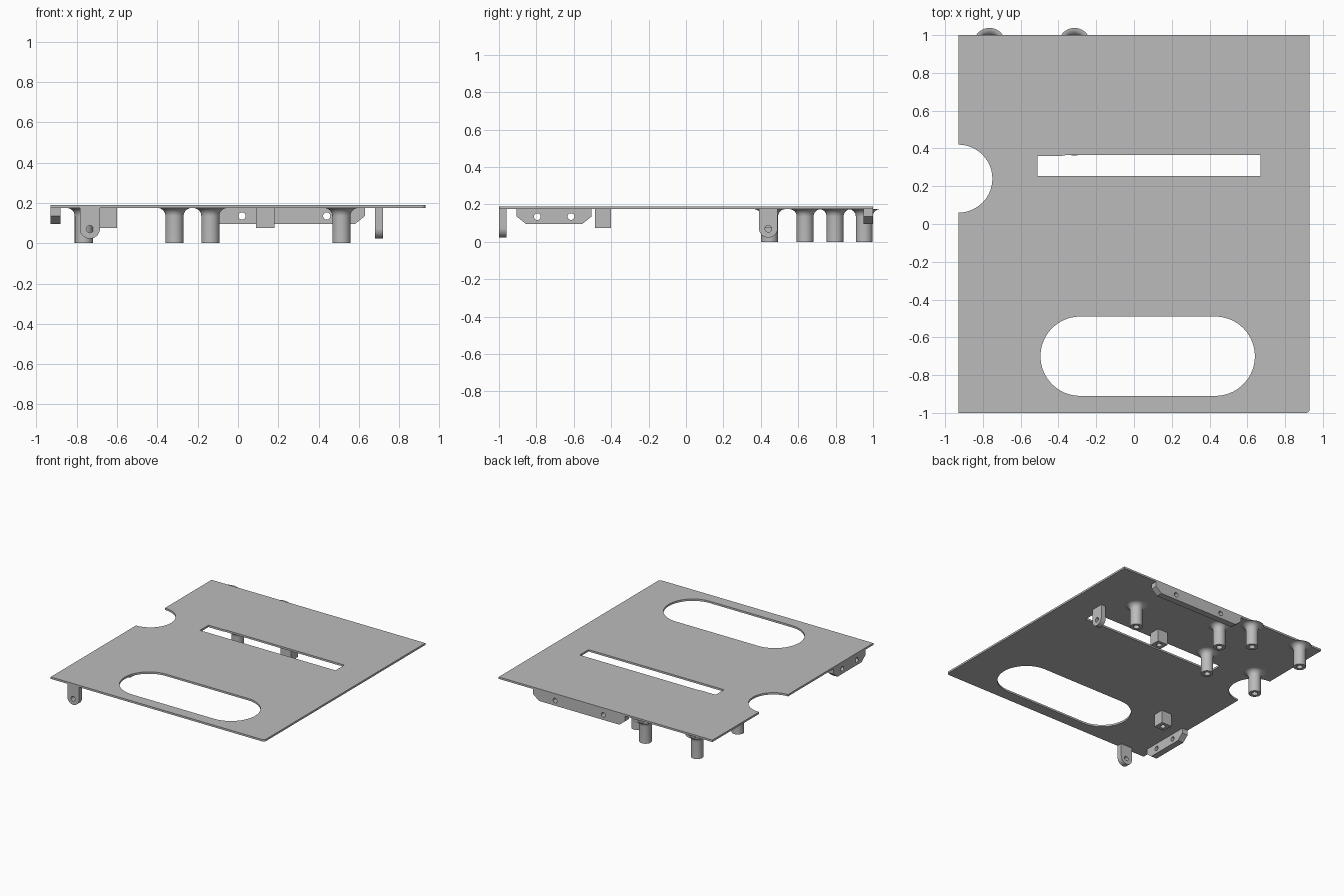
import bpy, bmesh, math
from mathutils import Matrix, Vector

cube = bpy.data.objects.get("Cube")
if cube:
    bpy.data.objects.remove(cube)

grey = bpy.data.materials.new("plain grey")
grey.use_nodes = True
colour = (0.5, 0.5, 0.5, 1)
grey.diffuse_color = colour
grey.node_tree.nodes["Principled BSDF"].inputs["Base Color"].default_value = colour

TOP, UNDER = 0.19, 0.175
X_AXIS, Y_AXIS, Z_AXIS = Vector((1, 0, 0)), Vector((0, 1, 0)), Vector((0, 0, 1))


def finish(name, bm):
    """Turn a bmesh into a shaded, coloured object."""
    bmesh.ops.remove_doubles(bm, verts=bm.verts, dist=0.0001)
    bmesh.ops.recalc_face_normals(bm, faces=bm.faces)
    mesh = bpy.data.meshes.new(name)
    bm.to_mesh(mesh)
    bm.free()
    mesh.materials.clear()
    mesh.materials.append(grey)
    obj = bpy.data.objects.new(name, mesh)
    bpy.context.collection.objects.link(obj)
    bpy.ops.object.select_all(action="DESELECT")
    obj.select_set(True)
    bpy.context.view_layer.objects.active = obj
    bpy.ops.object.shade_smooth_by_angle(angle=math.radians(30))
    return obj


def arc(cx, cy, r, start, end, steps=24):
    angles = [math.radians(start + (end - start) * i / steps) for i in range(steps + 1)]
    return [(cx + r * math.cos(a), cy + r * math.sin(a)) for a in angles]


def circle(cx, cy, r):
    return arc(cx, cy, r, 0, 360, 32)[:-1]


def sheet(name, loops, low, high, u=X_AXIS, v=Y_AXIS):
    """Extrude an outline with holes along the normal of the u, v plane."""
    curve = bpy.data.curves.new(name + " outline", "CURVE")
    curve.dimensions = "2D"
    curve.fill_mode = "BOTH"
    curve.extrude = (high - low) / 2
    for loop in loops:
        spline = curve.splines.new("POLY")
        spline.points.add(len(loop) - 1)
        for point, (a, b) in zip(spline.points, loop):
            point.co = (a, b, 0, 1)
        spline.use_cyclic_u = True
    helper = bpy.data.objects.new(name + " outline", curve)
    bpy.context.collection.objects.link(helper)
    bpy.context.view_layer.update()
    mesh = bpy.data.meshes.new_from_object(
        helper.evaluated_get(bpy.context.evaluated_depsgraph_get()))
    bm = bmesh.new()
    bm.from_mesh(mesh)
    bpy.data.objects.remove(helper)
    bpy.data.curves.remove(curve)
    bpy.data.meshes.remove(mesh)
    n = u.cross(v)
    basis = Matrix((u, v, n)).transposed().to_4x4()
    bm.transform(Matrix.Translation(n * (low + high) / 2) @ basis)
    return finish(name, bm)


# Main plate with side notch, narrow slot and long oval opening
outline = ([(-0.93, -1)] + arc(0.91, -0.98, 0.02, -90, 0, 6)
           + [(0.93, 1), (-0.93, 1)] + arc(-0.93, 0.24, 0.18, 90, -90, 40))
slot = [(-0.51, 0.255), (0.67, 0.255), (0.67, 0.365),
        (-0.36, 0.365), (-0.39, 0.36), (-0.51, 0.36)]
oval = arc(0.43, -0.7, 0.21, -90, 90, 32) + arc(-0.285, -0.7, 0.21, 90, 270, 32)
sheet("plate", [outline, slot, oval], UNDER, TOP)


# Chamfered flanges with two screw holes
def flange_loops(centre, half, hole_offset):
    z, c = 0.095, 0.05
    body = [(centre - half, UNDER), (centre - half, z + 0.04), (centre - half + c, z),
            (centre + half - c, z), (centre + half, z + 0.04), (centre + half, UNDER)]
    return [body] + [circle(centre + s * hole_offset, 0.135, 0.018) for s in (-1, 1)]


sheet("back_flange", flange_loops(0.23, 0.4, 0.21), -1, -0.95, X_AXIS, Z_AXIS)
sheet("right_flange", flange_loops(-0.705, 0.2, 0.09), -0.93, -0.88, Y_AXIS, Z_AXIS)


# Rounded hanging tabs with a pivot hole
def tab_loops(centre):
    body = [(centre + 0.05, UNDER), (centre - 0.05, UNDER)]
    return [body + arc(centre, 0.073, 0.05, 180, 360), circle(centre, 0.07, 0.018)]


sheet("front_tab", tab_loops(-0.735), 0.96, 1, X_AXIS, Z_AXIS)
sheet("left_tab", tab_loops(0.44), 0.68, 0.72, Y_AXIS, Z_AXIS)

# Square screw blocks
for name, x, y in (("front_block", -0.645, -0.443), ("back_block", 0.135, 0.443)):
    square = [(x - 0.045, y - 0.043), (x + 0.045, y - 0.043),
              (x + 0.045, y + 0.043), (x - 0.045, y + 0.043)]
    sheet(name, [square, circle(x, y, 0.02)], 0.075, UNDER)

# Hollow standoff posts with a filleted foot
flare = arc(0.085, UNDER - 0.04, 0.04, 180, 90, 8)
profile = [(0, 0.14), (0.022, 0.14), (0.022, 0), (0.045, 0)] + flare
posts = [(-0.765, 0.447), (-0.765, 0.953), (-0.315, 0.447),
         (-0.315, 0.953), (-0.137, 0.797), (0.513, 0.637)]
for i, (x, y) in enumerate(posts, 1):
    bm = bmesh.new()
    verts = [bm.verts.new((r, 0, z)) for r, z in profile]
    edges = [bm.edges.new(pair) for pair in zip(verts, verts[1:])]
    bmesh.ops.spin(bm, geom=verts + edges, cent=(0, 0, 0), axis=(0, 0, 1),
                   angle=math.tau, steps=40, use_merge=True)
    bm.transform(Matrix.Translation((x, y, 0)))
    finish(f"post_{i}", bm)
